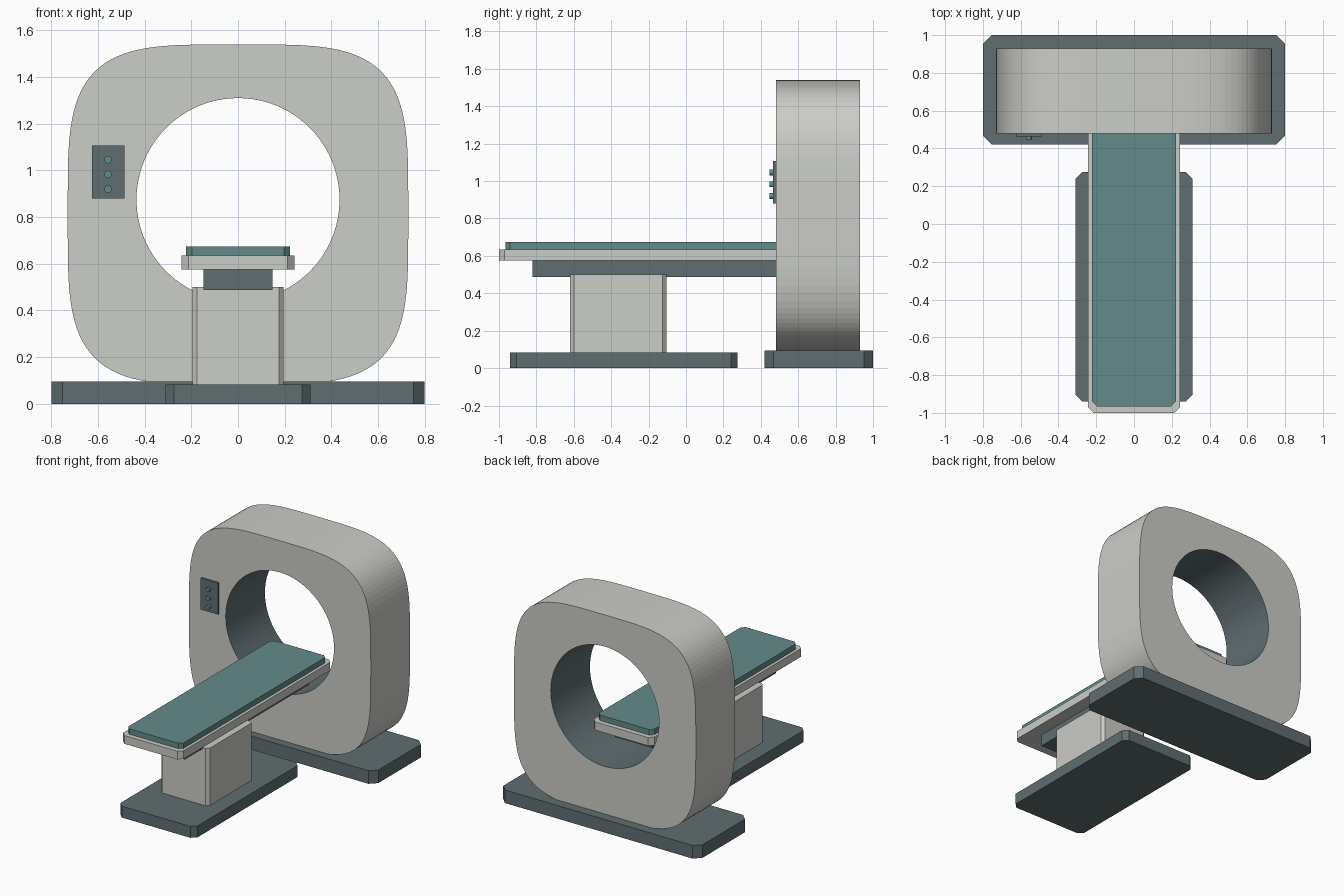
import bpy, bmesh, math

if "Cube" in bpy.data.objects:
    bpy.data.objects.remove(bpy.data.objects["Cube"])


def material(name, rgb):
    m = bpy.data.materials.new(name)
    m.diffuse_color = (*rgb, 1)
    m.use_nodes = True
    m.node_tree.nodes["Principled BSDF"].inputs["Base Color"].default_value = m.diffuse_color
    return m


PALE = material("warm_white", (0.60, 0.61, 0.57))
SLATE = material("dark_slate", (0.115, 0.155, 0.165))
TEAL = material("muted_teal", (0.125, 0.26, 0.255))


def finish(bm, name, *mats):
    bmesh.ops.recalc_face_normals(bm, faces=bm.faces)
    mesh = bpy.data.meshes.new(name)
    bm.to_mesh(mesh)
    bm.free()
    for m in mats:
        mesh.materials.append(m)
    ob = bpy.data.objects.new(name, mesh)
    bpy.context.collection.objects.link(ob)
    return ob


def slab(name, mat, x, y, z, chamfer=0.0):
    """Box between the given ranges with chamfered upright corners."""
    bm = bmesh.new()
    bmesh.ops.create_cube(bm, size=1)
    for v in bm.verts:
        for i, (lo, hi) in enumerate((x, y, z)):
            v.co[i] = lo if v.co[i] < 0 else hi
    if chamfer:
        upright = [e for e in bm.edges
                   if abs(e.verts[0].co.z - e.verts[1].co.z) > 1e-4]
        bmesh.ops.bevel(bm, geom=upright, offset=chamfer, segments=1,
                        affect='EDGES', profile=0.5)
    return finish(bm, name, mat)


def signed_root(v):
    return math.copysign(math.sqrt(abs(v)), v)


# Scanner housing: squircle outline with a round bore, dark inside
def housing(front=0.48, back=0.93, n=96):
    bm = bmesh.new()
    rings = []
    for y in (front, back):
        outer, inner = [], []
        for i in range(n):
            a = 2 * math.pi * i / n
            c, s = math.cos(a), math.sin(a)
            if abs(c) < 1e-9:
                c = 0.0
            if abs(s) < 1e-9:
                s = 0.0
            outer.append(bm.verts.new((0.73 * signed_root(c), y,
                                       0.81 + 0.73 * signed_root(s))))
            inner.append(bm.verts.new((0.435 * c, y, 0.875 + 0.435 * s)))
        rings.append((outer, inner))
    (fo, fi), (bo, bi) = rings
    for a, b, mat in ((fo, fi, 0), (bi, bo, 0), (bo, fo, 0), (fi, bi, 1)):
        for i in range(n):
            j = (i + 1) % n
            bm.faces.new((a[i], a[j], b[j], b[i])).material_index = mat
    finish(bm, "scanner_housing", PALE, SLATE)


housing()

# Floor plates
slab("scanner_base", SLATE, (-0.8, 0.8), (0.42, 1.0), (0, 0.095), 0.047)
slab("table_base", SLATE, (-0.31, 0.31), (-0.94, 0.275), (0, 0.083), 0.035)

# Patient table
slab("table_pedestal", PALE, (-0.195, 0.195), (-0.62, -0.105), (0.083, 0.5), 0.02)
slab("table_beam", SLATE, (-0.148, 0.148), (-0.82, 0.60), (0.488, 0.575))
slab("table_top", PALE, (-0.243, 0.243), (-1.0, 0.74), (0.575, 0.635), 0.03)
slab("table_pad", TEAL, (-0.222, 0.222), (-0.965, 0.705), (0.635, 0.675), 0.025)

# Control panel with three round buttons
slab("control_panel", SLATE, (-0.625, -0.487), (0.464, 0.482), (0.88, 1.107))
for k, z in enumerate((0.92, 0.983, 1.046)):
    bm = bmesh.new()
    bmesh.ops.create_cone(bm, cap_ends=True, segments=16,
                          radius1=0.016, radius2=0.016, depth=0.02)
    for v in bm.verts:
        v.co = (v.co.x - 0.557, v.co.z + 0.457, v.co.y + z)
    finish(bm, f"panel_button_{k + 1}", TEAL)
